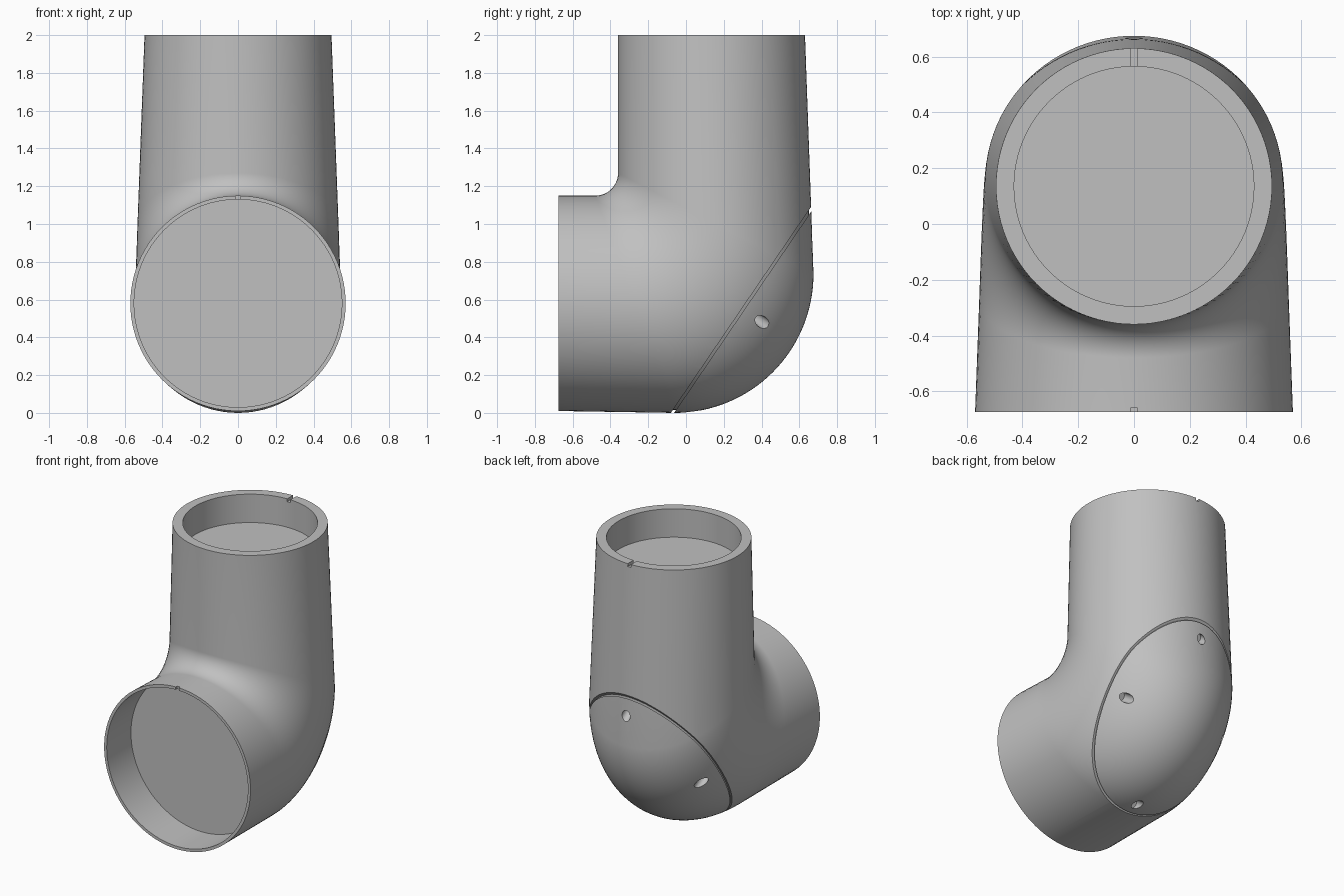
import bpy, bmesh, math
from mathutils import Vector, Matrix

SEGS = 96
if "Cube" in bpy.data.objects:
    bpy.data.objects.remove(bpy.data.objects["Cube"], do_unlink=True)

grey = bpy.data.materials.new("plain_grey")
grey.use_nodes = True
grey.diffuse_color = (0.53, 0.53, 0.53, 1)
grey.node_tree.nodes["Principled BSDF"].inputs["Base Color"].default_value = grey.diffuse_color

# Seam plane of the heel cover
SEAM = Vector((0, -0.08, 0))
SLOPE = Vector((0, 0.735, 1.08)).normalized()
OUT = Vector((0, SLOPE.z, -SLOPE.y))


def elbow_sections():
    """Each section: inner (y, z), outer (y, z), half width; bore to bore."""
    front, top = -0.675, 2.0
    rows = [((front + 0.27, 1.13), (front + 0.27, 0.03), 0.55),
            ((front, 1.13), (front, 0.03), 0.55),
            ((front, 1.15), (front, 0.01), 0.57)]
    steps = 32
    for i in range(steps + 1):
        f = i / steps
        s, c = math.sin(f * math.pi / 2), math.cos(f * math.pi / 2)
        rows.append(((-0.48 + 0.12 * s, 1.27 - 0.12 * c),
                     (-0.06 + 0.735 * s, 0.735 - 0.735 * c),
                     0.555 - 0.023 * f))
    rows += [((-0.36, top), (0.63, top), 0.495),
             ((-0.295, top), (0.565, top), 0.43),
             ((-0.295, top - 0.2), (0.565, top - 0.2), 0.43)]
    return rows


def elbow_mesh():
    bm = bmesh.new()
    rings = []
    for inner, outer, width in elbow_sections():
        a, b = Vector((0, *inner)), Vector((0, *outer))
        ring = []
        for k in range(SEGS):
            t = math.tau * k / SEGS
            p = (a + b) / 2 + (a - b) / 2 * math.cos(t)
            p.x = width * math.sin(t)
            ring.append(bm.verts.new(p))
        rings.append(ring)
    for r, q in zip(rings, rings[1:]):
        for k in range(SEGS):
            n = (k + 1) % SEGS
            bm.faces.new((r[k], r[n], q[n], q[k]))
    bm.faces.new(rings[0])
    bm.faces.new(rings[-1])
    bmesh.ops.recalc_face_normals(bm, faces=bm.faces)
    return bm


def slice_off(bm, offset, side):
    """Remove everything beyond the seam plane on one side and close the cut."""
    bmesh.ops.bisect_plane(bm, geom=bm.verts[:] + bm.edges[:] + bm.faces[:], dist=1e-5,
                           plane_co=SEAM + OUT * offset, plane_no=OUT * side, clear_outer=True)
    edges = [e for e in bm.edges if e.is_boundary]
    bmesh.ops.holes_fill(bm, edges=edges, sides=0)
    bmesh.ops.recalc_face_normals(bm, faces=bm.faces)


def finish(name, bm):
    mesh = bpy.data.meshes.new(name)
    bm.to_mesh(mesh)
    bm.free()
    mesh.materials.append(grey)
    ob = bpy.data.objects.new(name, mesh)
    bpy.context.collection.objects.link(ob)
    return ob


def cut(ob, cutter):
    mod = ob.modifiers.new("cut", 'BOOLEAN')
    mod.operation = 'DIFFERENCE'
    mod.solver = 'EXACT'
    mod.object = cutter
    bpy.ops.object.select_all(action='DESELECT')
    bpy.context.view_layer.objects.active = ob
    ob.select_set(True)
    bpy.ops.object.modifier_apply(modifier=mod.name)
    bpy.data.objects.remove(cutter, do_unlink=True)


# Pipe body, cut off at the heel
bm = elbow_mesh()
slice_off(bm, 0, 1)
body = finish("elbow_body", bm)

# Heel cover, leaving a narrow groove
bm = elbow_mesh()
slice_off(bm, 0.014, -1)
cover = finish("heel_cover", bm)

# Recessed web that forms the bottom of the groove
bm = elbow_mesh()
slice_off(bm, 0.03, 1)
slice_off(bm, -0.02, -1)
middle = Vector((0, 0.29, 0.54))
bmesh.ops.scale(bm, vec=(0.97, 0.97, 0.97), space=Matrix.Translation(-middle), verts=bm.verts)
web = finish("groove_web", bm)

# Key notches in both rims
bm = bmesh.new()
for place, size in (((0, 0.61, 2.0), (0.025, 0.12, 0.04)),
                    ((0, -0.675, 1.15), (0.025, 0.03, 0.06))):
    bmesh.ops.create_cube(bm, size=1, matrix=Matrix.Translation(place) @ Matrix.Diagonal((*size, 1)))
notches = finish("notch_cutter", bm)
notches.hide_render = True
cut(body, notches)

# Screw holes in the cover
bm = bmesh.new()
turn = OUT.to_track_quat('Z', 'Y').to_matrix().to_4x4()
for place in ((0, 0.66, 0.95), (0, 0.03, 0.01), (0.4, 0.39, 0.49), (-0.4, 0.39, 0.49)):
    spot = Vector(place) + OUT * 0.07
    bmesh.ops.create_cone(bm, cap_ends=True, segments=24, radius1=0.031, radius2=0.031,
                          depth=0.26, matrix=Matrix.Translation(spot) @ turn)
holes = finish("hole_cutter", bm)
holes.hide_render = True
cut(cover, holes)

# Smooth shading with crisp rims
bpy.ops.object.select_all(action='DESELECT')
for ob in (body, cover, web):
    ob.select_set(True)
bpy.context.view_layer.objects.active = body
bpy.ops.object.shade_smooth_by_angle(angle=math.radians(30))
